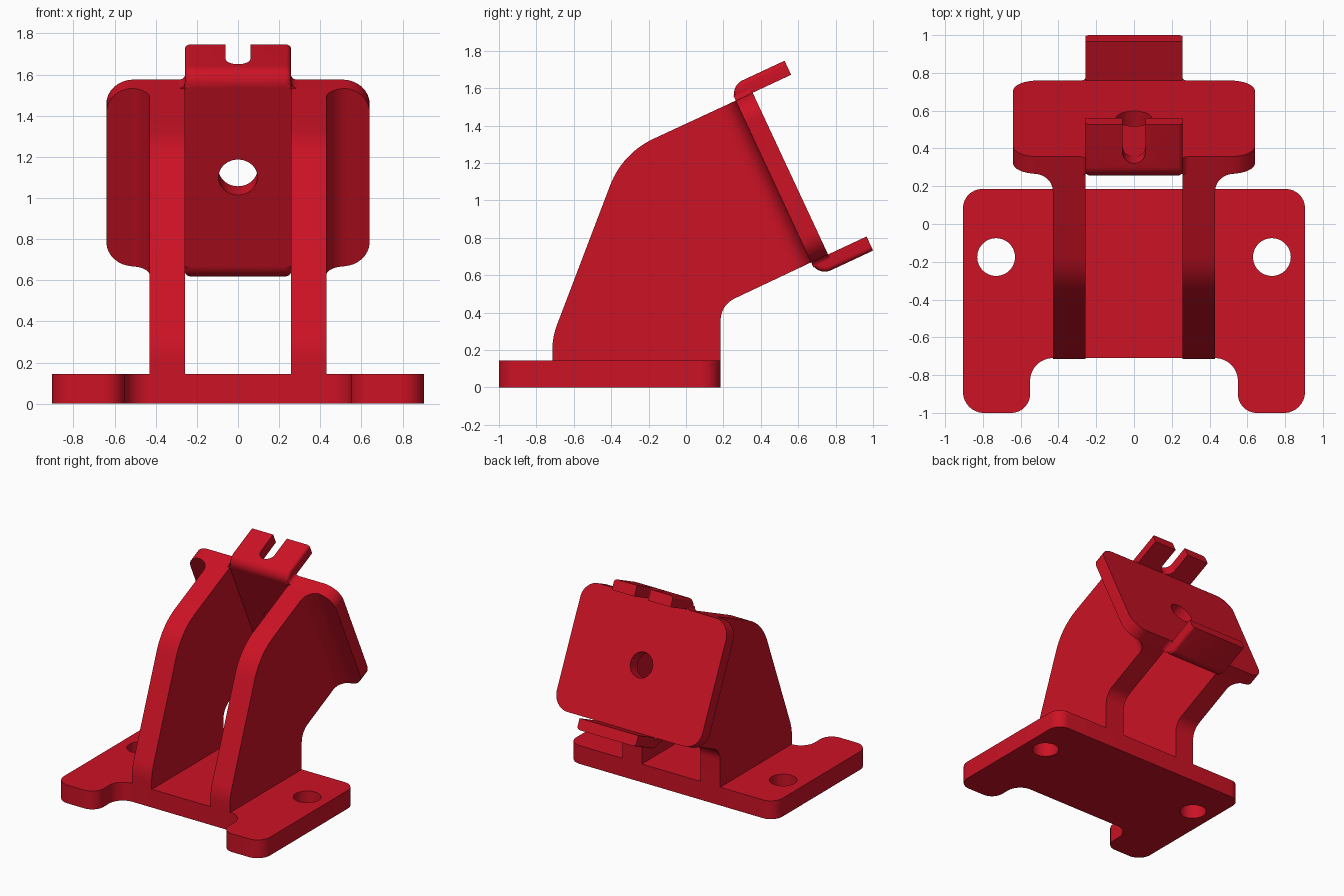
import bpy, bmesh
from math import sin, cos, tan, radians, sqrt
from mathutils import Vector

if "Cube" in bpy.data.objects:
    bpy.data.objects.remove(bpy.data.objects["Cube"])

RED = bpy.data.materials.new("red")
RED.diffuse_color = (0.6, 0.006, 0.018, 1)
RED.use_nodes = True
RED.node_tree.nodes["Principled BSDF"].inputs["Base Color"].default_value = RED.diffuse_color

# Frame of the tilted plate: x sideways, t up along the plate, n out of its rear face
A = radians(25)
CENTRE = Vector((0, 0.558, 1.143))
T = Vector((0, -sin(A), cos(A)))
N = Vector((0, cos(A), sin(A)))
HALF, THICK = 0.477, 0.1


def tilted(x, t, n):
    return CENTRE + Vector((x, 0, 0)) + T * t + N * n


def rounded(corners, steps=10):
    """Outline from (x, y) or (x, y, radius) corners."""
    out = []
    for i, c in enumerate(corners):
        p = Vector(c[:2])
        if len(c) == 2:
            out.append(p)
            continue
        a = (Vector(corners[i - 1][:2]) - p).normalized()
        b = (Vector(corners[(i + 1) % len(corners)][:2]) - p).normalized()
        half, r = a.angle(b) / 2, c[2]
        mid = p + (a + b).normalized() * r / sin(half)
        v1, v2 = p + a * r / tan(half) - mid, p + b * r / tan(half) - mid
        out += [mid + v1.lerp(v2, k / steps).normalized() * r for k in range(steps + 1)]
    return out


def extrude(name, pts, lo, hi, place, rim=None):
    """Extrude an outline from lo to hi; place maps (u, v, w) to space."""
    bm = bmesh.new()
    rings = [[bm.verts.new((p[0], p[1], w)) for p in pts] for w in (lo, hi)]
    bm.faces.new(rings[0])
    bm.faces.new(rings[1])
    n = len(pts)
    for i in range(n):
        j = (i + 1) % n
        bm.faces.new((rings[0][i], rings[0][j], rings[1][j], rings[1][i]))
    if rim:
        bmesh.ops.recalc_face_normals(bm, faces=bm.faces)
        edges = [e for e in bm.edges if e.verts[0].co.z == e.verts[1].co.z
                 and min(v.co.y for v in e.verts) > 0.002]
        bmesh.ops.bevel(bm, geom=edges, offset=rim, segments=5, profile=0.5, affect='EDGES')
    for v in bm.verts:
        v.co = place(*v.co)
    bmesh.ops.recalc_face_normals(bm, faces=bm.faces)
    me = bpy.data.meshes.new(name)
    bm.to_mesh(me)
    bm.free()
    me.materials.append(RED)
    ob = bpy.data.objects.new(name, me)
    bpy.context.collection.objects.link(ob)
    return ob


def cut(ob, *cutters):
    bpy.context.view_layer.objects.active = ob
    for c in cutters:
        m = ob.modifiers.new("cut", 'BOOLEAN')
        m.operation, m.object, m.solver = 'DIFFERENCE', c, 'EXACT'
        bpy.ops.object.modifier_apply(modifier=m.name)
        bpy.data.objects.remove(c)


def disc(x, y, r, count=48):
    return [(x + r * cos(radians(360 * k / count)), y + r * sin(radians(360 * k / count)))
            for k in range(count)]


def cove(x, y, sx, sy, r, steps=10):
    """Concave fillet outline sitting in the corner (x, y)."""
    arc = [(x + sx * r * (1 - cos(radians(90 * k / steps))),
            y + sy * r * (1 - sin(radians(90 * k / steps)))) for k in range(steps + 1)]
    return [(x, y)] + arc


def flat(u, v, w):
    return Vector((u, v, w))


# Foot plate with front notch and two bolt holes
right = [(0.55, -0.71, 0.12), (0.55, -1, 0.1), (0.905, -1, 0.11), (0.905, 0.185, 0.1)]
left = [(-c[0], c[1], c[2]) for c in reversed(right)]
base = extrude("base_plate", rounded(right + left), 0, 0.145, flat)
cut(base, *[extrude("bolt_cutter", disc(s * 0.73, -0.175, 0.1), -0.1, 0.3, flat) for s in (-1, 1)])

# Tilted mounting plate with centre hole
plate = extrude("mounting_plate", rounded([(0.64, HALF, 0.13), (-0.64, HALF, 0.13),
                (-0.64, -HALF, 0.13), (0.64, -HALF, 0.13)]), -THICK, 0, tilted)
cut(plate, extrude("hole_cutter", disc(0, 0, 0.095), -0.3, 0.2, tilted))

# Side ribs, with fillets where they meet the plate
low, high = tilted(0, -HALF, -THICK), tilted(0, HALF, -THICK)
rib = rounded([(0.185, 0.145), (0.185, 0.44, 0.13), (low.y, low.z), (high.y, high.z),
               (-0.34, 1.252, 0.45), (-0.715, 0.268, 0.4), (-0.715, 0.145)], 14)
for s, side in ((1, "right"), (-1, "left")):
    extrude("rib_" + side, rib, 0.258, 0.43, lambda u, v, w, s=s: Vector((s * w, u, v)))
    extrude("rib_fillet_" + side, cove(s * 0.43, -THICK, s, -1, 0.1), -HALF, HALF,
            lambda u, v, w: tilted(u, w, v))

# Bent tabs above and below the plate; the upper one is slotted
tab_outline = rounded([(-THICK, 0), (0.227, 0), (0.227, 0.083), (-THICK, 0.083, 0.078)])
for s, side in ((1, "upper"), (-1, "lower")):
    tab = extrude("tab_" + side, tab_outline, -0.258, 0.258,
                  lambda u, v, w, s=s: tilted(w, s * (HALF + v), u), rim=0.025)
    if s > 0:
        slot = rounded([(-0.06, 0, 0.0599), (0.06, 0, 0.0599), (0.06, 0.4), (-0.06, 0.4)])
        cut(tab, extrude("slot_cutter", slot, HALF - 0.05, HALF + 0.2,
                         lambda u, v, w: tilted(u, w, v)))
    for k in (-1, 1):
        extrude("tab_fillet_" + side, cove(k * 0.257, s * HALF, k, s, 0.03, 5), -THICK, 0, tilted)

# Smooth curved walls, keep sharp edges
for ob in bpy.context.collection.objects:
    ob.select_set(True)
bpy.context.view_layer.objects.active = base
bpy.ops.object.shade_smooth_by_angle(angle=radians(30))
